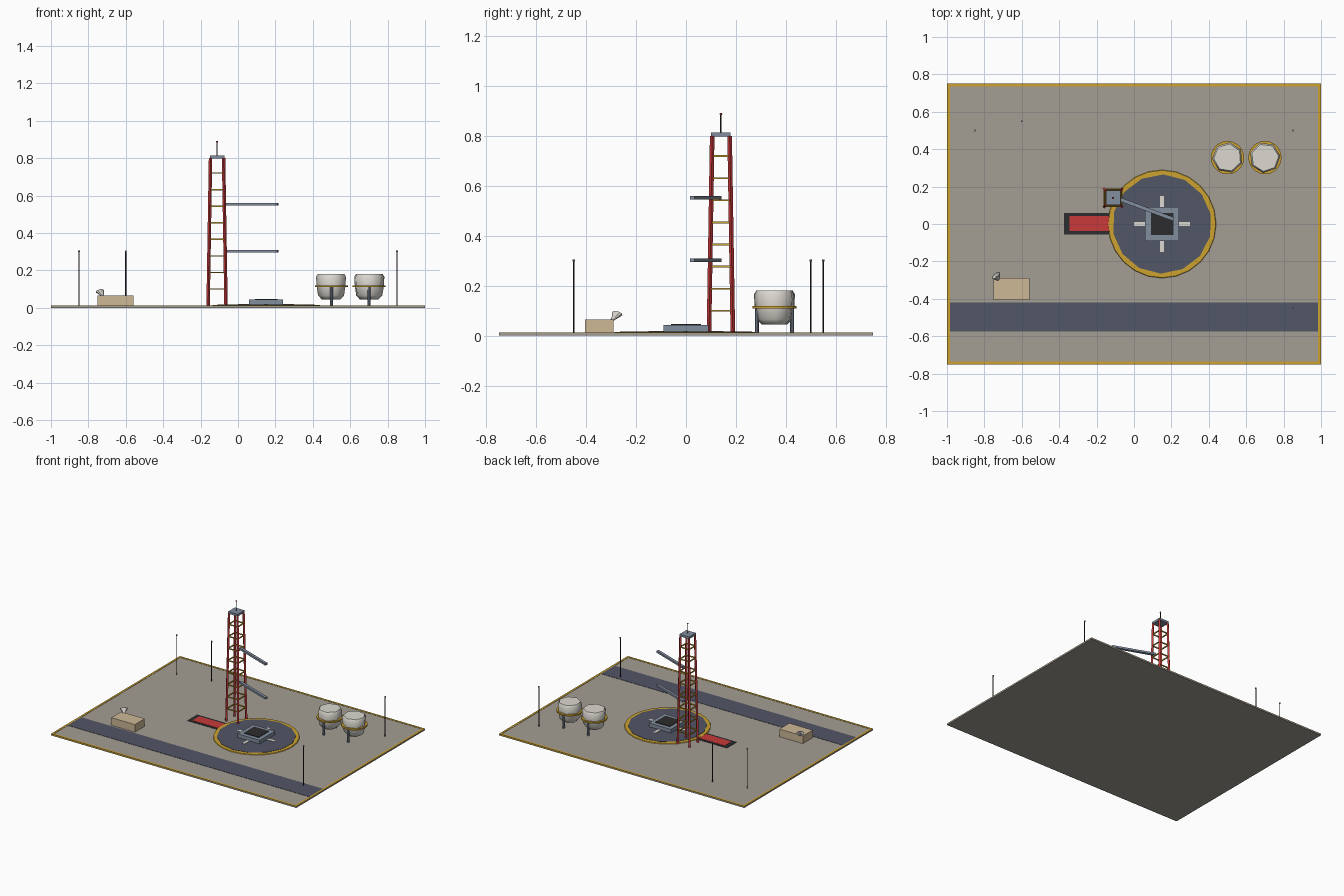
import bpy, math
from mathutils import Vector

if "Cube" in bpy.data.objects:
    bpy.data.objects.remove(bpy.data.objects["Cube"])


def mat(name, r, g, b):
    m = bpy.data.materials.new(name)
    lin = [((c / 255 + 0.055) / 1.055) ** 2.4 for c in (r, g, b)]
    m.diffuse_color = (*lin, 1)
    m.use_nodes = True
    m.node_tree.nodes["Principled BSDF"].inputs["Base Color"].default_value = m.diffuse_color
    return m


CONCRETE = mat("concrete", 163, 157, 147)
ASPHALT = mat("blue grey asphalt", 82, 86, 102)
YELLOW = mat("safety yellow", 205, 163, 48)
RED = mat("signal red", 200, 58, 58)
BLACK = mat("dark pit", 44, 44, 46)
STEEL = mat("steel", 130, 141, 158)
TAN = mat("tan wall", 205, 184, 150)
WHITE = mat("off white", 220, 216, 208)


def mesh(name, verts, faces, m):
    me = bpy.data.meshes.new(name)
    me.from_pydata(verts, [], faces)
    me.materials.append(m)
    ob = bpy.data.objects.new(name, me)
    bpy.context.collection.objects.link(ob)
    return ob


def box(name, x0, x1, y0, y1, z0, z1, m):
    v = [(x, y, z) for z in (z0, z1) for x, y in ((x0, y0), (x1, y0), (x1, y1), (x0, y1))]
    f = [(3, 2, 1, 0), (4, 5, 6, 7)] + [(i, (i + 1) % 4, (i + 1) % 4 + 4, i + 4) for i in range(4)]
    return mesh(name, v, f, m)


def lathe(name, centre, profile, sides, m, turn=0.0, closed=False, smooth=0):
    """Spin (radius, z) points; closed profiles make rings, open ones get caps."""
    n = len(profile)
    v = [(centre[0] + r * math.cos(turn + math.tau * i / sides),
          centre[1] + r * math.sin(turn + math.tau * i / sides), z)
         for r, z in profile for i in range(sides)]
    f = []
    for k in range(n if closed else n - 1):
        a, b = k * sides, (k + 1) % n * sides
        f += [(a + i, a + (i + 1) % sides, b + (i + 1) % sides, b + i) for i in range(sides)]
    if not closed:
        f += [tuple(reversed(range(sides))), tuple(range((n - 1) * sides, n * sides))]
    ob = mesh(name, v, f, m)
    if smooth:
        bpy.context.view_layer.objects.active = ob
        ob.select_set(True)
        bpy.ops.object.shade_smooth_by_angle(angle=math.radians(smooth))
        ob.select_set(False)
    return ob


def beam(name, a, b, w, h, m):
    """Rectangular bar from a to b, w wide and h high."""
    a, b = Vector(a), Vector(b)
    ob = box(name, -w / 2, w / 2, -h / 2, h / 2, 0, (b - a).length, m)
    ob.rotation_euler = (b - a).to_track_quat('Z', 'Y').to_euler()
    ob.location = a
    return ob


# Ground slab, painted border and road
box("ground_slab", -1, 1, -.75, .75, 0, .01, CONCRETE)
for s in (-1, 1):
    x0, x1 = sorted((s, s * .985))
    y0, y1 = sorted((s * .75, s * .735))
    box("border_side", x0, x1, -.75, .75, .004, .012, YELLOW)
    box("border_end", -.985, .985, y0, y1, .004, .012, YELLOW)
box("road", -.985, .985, -.575, -.42, .008, .012, ASPHALT)

# Flame trench
box("trench_frame", -.375, -.09, -.056, .06, .005, .012, BLACK)
box("trench_floor", -.345, -.09, -.038, .042, .006, .0135, RED)

# Round pad with yellow edge and white marks
PAD = (.15, 0)
lathe("pad_edge", PAD, [(.292, .005), (.287, .0145), (.24, .0145), (.24, .005)], 24, YELLOW, closed=True)
lathe("pad_surface", PAD, [(.265, .005), (.265, .0165)], 14, ASPHALT, turn=.2)
for dx, dy in ((1, 0), (-1, 0), (0, 1), (0, -1)):
    cx, cy = .15 + dx * .12, dy * .12
    hx, hy = (.03, .01) if dx else (.01, .03)
    box("pad_mark", cx - hx, cx + hx, cy - hy, cy + hy, .012, .019, WHITE)

# Pedestal with dark opening
box("pedestal", .06, .24, -.09, .09, .01, .043, STEEL)
box("pedestal_opening", .09, .21, -.06, .06, .04, .047, BLACK)

# Lattice tower
TX, TY, TOP = -.112, .14, .8


def half(z):
    return .048 - .013 * z / TOP


def corner(sx, sy, z):
    return (TX + sx * half(z), TY + sy * half(z), z)


CORNERS = [(-1, -1), (1, -1), (1, 1), (-1, 1)]
for c in CORNERS:
    beam("tower_leg", corner(*c, .008), corner(*c, TOP), .013, .013, RED)
for k in range(8):
    z = .1 + k * .0886
    for i in range(4):
        beam("tower_brace", corner(*CORNERS[i], z), corner(*CORNERS[(i + 1) % 4], z), .007, .007, YELLOW)
box("tower_cap", TX - .039, TX + .039, TY - .039, TY + .039, .799, .815, STEEL)
lathe("tower_mast", (TX, TY), [(.003, .81), (.003, .885)], 8, BLACK)
lathe("mast_beacon", (TX, TY), [(.003, .884), (.006, .888), (.003, .893)], 8, RED)

# Swing arms
for z in (.303, .553):
    beam("swing_arm", (-.075, .132, z), (.213, .025, z), .02, .014, STEEL)

# Storage tanks on two posts
for x, turn in ((.5, .52), (.7, .1)):
    c = (x, .355)
    lathe("tank", c, [(.052, .045), (.072, .066), (.08, .115), (.083, .165), (.074, .181)], 7, WHITE,
          turn=turn, smooth=60)
    lathe("tank_band", c, [(.089, .11), (.089, .12), (.07, .12), (.07, .11)], 20, YELLOW, closed=True)
    for s in (-1, 1):
        lathe("tank_post", (x, .355 + s * .071), [(.008, .008), (.008, .112)], 8, STEEL)

# Control building with small dish
box("control_building", -.75, -.558, -.405, -.29, .01, .066, TAN)
dish = lathe("dish", (0, 0), [(.007, -.026), (.02, -.004), (.033, .016), (.029, .016), (.008, -.008)],
             10, WHITE, smooth=30)
dish.location = (-.732, -.283, .078)
dish.scale = (1, 1, .7)
dish.rotation_euler = Vector((-.55, .65, .9)).to_track_quat('Z', 'Y').to_euler()
dish.scale = (.85, .5, .9)
beam("dish_stand", (-.73, -.3, .06), (-.732, -.285, .078), .01, .01, STEEL)

# Light poles
for p in ((-.85, .5), (-.6, .55), (.85, .5), (.85, -.45)):
    lathe("light_pole", p, [(.003, .008), (.003, .3)], 8, BLACK)
    lathe("pole_lamp", p, [(.005, .298), (.005, .306)], 8, STEEL)
